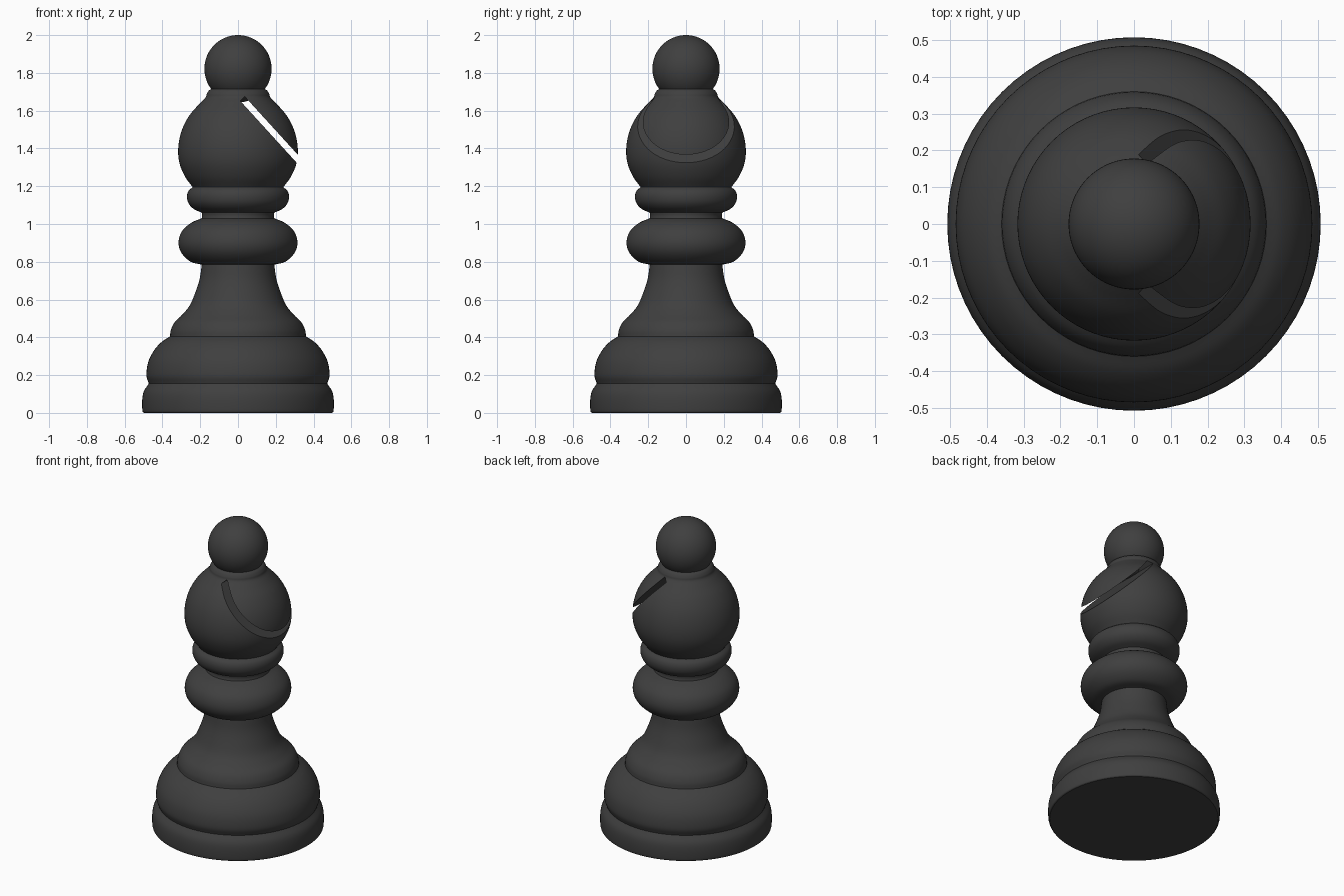
import bpy, bmesh, math
from mathutils import Vector

if "Cube" in bpy.data.objects:
    bpy.data.objects.remove(bpy.data.objects["Cube"])

SEGMENTS = 72

dark = bpy.data.materials.new("charcoal")
dark.diffuse_color = (0.05, 0.05, 0.05, 1)
dark.use_nodes = True
dark.node_tree.nodes["Principled BSDF"].inputs["Base Color"].default_value = dark.diffuse_color


def smooth_curve(points, steps=5):
    """Catmull-Rom curve through (radius, height) points."""
    p = [Vector(q) for q in points]
    p = [2 * p[0] - p[1]] + p + [2 * p[-1] - p[-2]]
    out = []
    for a, b, c, d in zip(p, p[1:], p[2:], p[3:]):
        for i in range(steps):
            t = i / steps
            out.append(0.5 * (2 * b + (c - a) * t + (2 * a - 5 * b + 4 * c - d) * t ** 2
                              + (3 * b - a - 3 * c + d) * t ** 3))
    return out + [p[-2]]


def lathe(name, points, cap_bottom=False, cap_top=False):
    """Turn a smooth profile around the z axis."""
    bm = bmesh.new()
    rings = []
    for r, z in smooth_curve(points):
        rings.append([bm.verts.new((r * math.cos(a), r * math.sin(a), z))
                      for a in (2 * math.pi * k / SEGMENTS for k in range(SEGMENTS))])
    for low, high in zip(rings, rings[1:]):
        for k in range(SEGMENTS):
            n = (k + 1) % SEGMENTS
            bm.faces.new((low[k], low[n], high[n], high[k]))
    if cap_bottom:
        bm.faces.new(rings[0][::-1])
    if cap_top:
        bm.faces.new(rings[-1])
    mesh = bpy.data.meshes.new(name)
    bm.to_mesh(mesh)
    bm.free()
    obj = bpy.data.objects.new(name, mesh)
    bpy.context.collection.objects.link(obj)
    mesh.materials.append(dark)
    return obj


def shade(obj, angle=40):
    bpy.ops.object.select_all(action='DESELECT')
    obj.select_set(True)
    bpy.context.view_layer.objects.active = obj
    bpy.ops.object.shade_smooth_by_angle(angle=math.radians(angle))


# Turned parts from the floor up
foot = lathe("foot", [(0.498, 0), (0.506, 0.012), (0.507, 0.07), (0.498, 0.115), (0.472, 0.155)],
             cap_bottom=True)
dome = lathe("base_dome", [(0.472, 0.155), (0.485, 0.2), (0.475, 0.27), (0.445, 0.33),
                           (0.405, 0.375), (0.36, 0.405)])
stem = lathe("stem", [(0.36, 0.405), (0.355, 0.44), (0.335, 0.48), (0.295, 0.52), (0.255, 0.57),
                      (0.225, 0.64), (0.203, 0.71), (0.192, 0.785)])
ring = lathe("ring", [(0.192, 0.785), (0.25, 0.8), (0.298, 0.845), (0.315, 0.9), (0.298, 0.96),
                      (0.25, 1.005), (0.192, 1.03)])
neck = lathe("neck", [(0.192, 1.03), (0.19, 1.045), (0.192, 1.06)])
collar = lathe("collar", [(0.192, 1.06), (0.235, 1.08), (0.262, 1.11), (0.27, 1.145),
                          (0.262, 1.175), (0.24, 1.195)])
head = lathe("head", [(0.24, 1.195), (0.28, 1.25), (0.308, 1.315), (0.317, 1.38), (0.31, 1.45),
                      (0.288, 1.52), (0.25, 1.585), (0.2, 1.64), (0.172, 1.67), (0.165, 1.69),
                      (0.15, 1.71), (0.115, 1.725)], cap_bottom=True, cap_top=True)

# Slanted slit sawn into the head
start, end = Vector((0.024, 0, 1.663)), Vector((0.305, 0, 1.355))
along = (end - start).normalized()
length = 0.6
bpy.ops.mesh.primitive_cube_add(size=1, location=start + along * length / 2,
                                rotation=(0, math.atan2(-along.z, along.x), 0))
cutter = bpy.context.object
cutter.name = "slit_cutter"
cutter.scale = (length, 1, 0.033)
cutter.hide_render = True
cutter.data.materials.append(dark)
slit = head.modifiers.new("slit", 'BOOLEAN')
slit.operation = 'DIFFERENCE'
slit.solver = 'EXACT'
slit.object = cutter
bpy.context.view_layer.objects.active = head
bpy.ops.object.modifier_apply(modifier=slit.name)
bpy.data.objects.remove(cutter)

# Ball on top
bpy.ops.mesh.primitive_uv_sphere_add(segments=SEGMENTS, ring_count=32, radius=0.178,
                                     location=(0, 0, 1.822))
ball = bpy.context.object
ball.name = "top_ball"
ball.data.materials.append(dark)

for part in (foot, dome, stem, ring, neck, collar, head, ball):
    shade(part)
